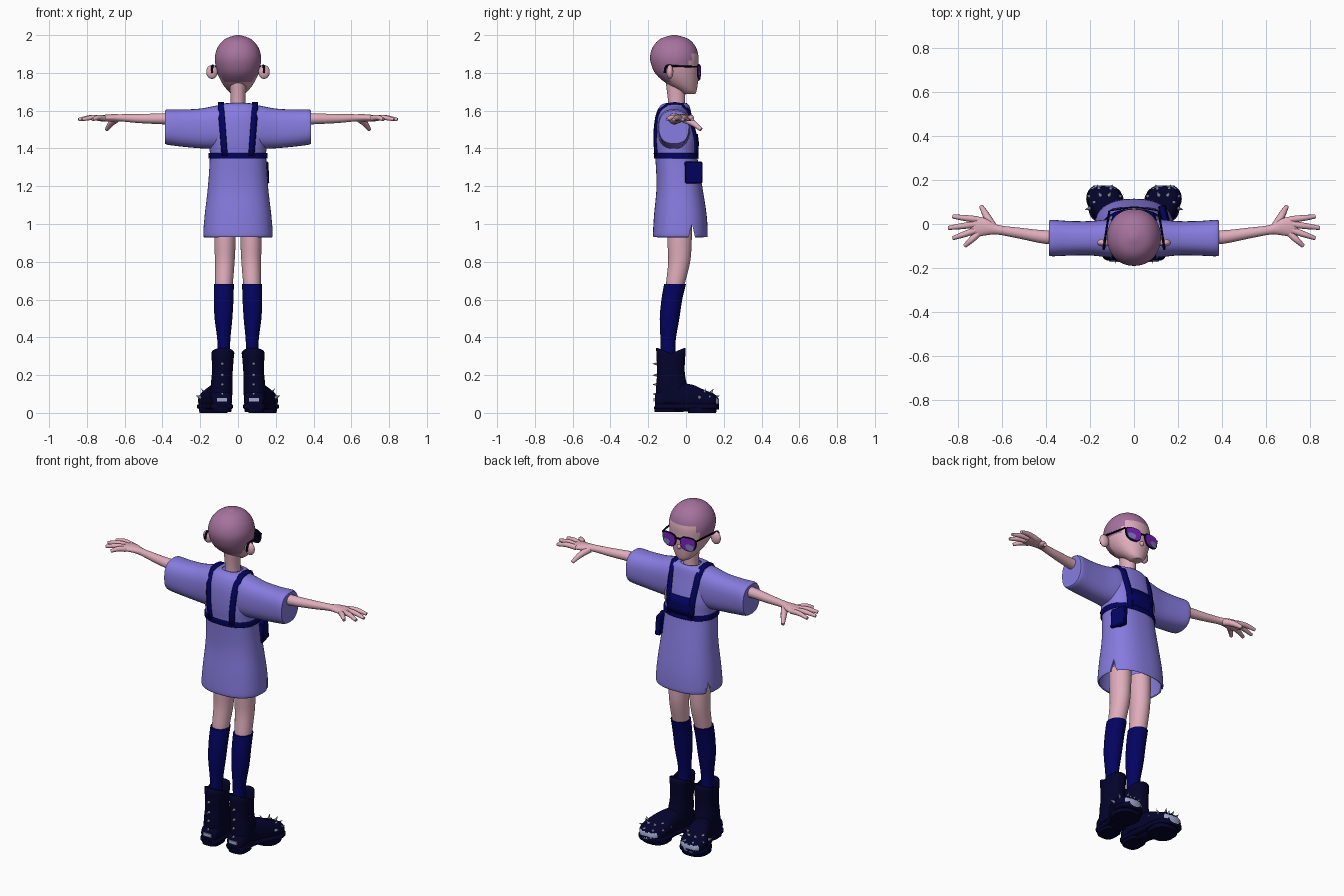
import bpy, bmesh
from math import sin, cos, pi, radians, copysign
from mathutils import Vector, Matrix

cube = bpy.data.objects.get("Cube")
if cube:
    bpy.data.objects.remove(cube)


def material(name, r, g, b):
    m = bpy.data.materials.new(name)
    m.use_nodes = True
    m.diffuse_color = (r, g, b, 1)
    m.node_tree.nodes["Principled BSDF"].inputs["Base Color"].default_value = (r, g, b, 1)
    return m


SKIN = material("skin pink", .74, .42, .5)
HAIR = material("mauve hair", .38, .17, .34)
LILAC = material("lilac cloth", .24, .2, .74)
NAVY = material("navy cloth", .001, .001, .12)
BOOT = material("boot midnight", .001, .001, .024)
STEEL = material("steel", .2, .22, .3)
PLATE = material("pale metal", .36, .4, .6)
VIOLET = material("violet lens", .2, .015, .56)
GLINT = material("blue lens", .2, .2, .55)
BLACK = material("frame black", .001, .001, .008)


def make(name, verts, faces, mats, mirror=False, thick=0):
    """Mesh object with clean normals, optional thickness and mirrored twin."""
    me = bpy.data.meshes.new(name)
    me.from_pydata([tuple(v) for v in verts], [], faces)
    bm = bmesh.new()
    bm.from_mesh(me)
    bmesh.ops.recalc_face_normals(bm, faces=bm.faces)
    bm.to_mesh(me)
    bm.free()
    for m in mats:
        me.materials.append(m)
    me.polygons.foreach_set("use_smooth", [True] * len(me.polygons))
    me.set_sharp_from_angle(angle=radians(45))
    ob = bpy.data.objects.new(name, me)
    bpy.context.collection.objects.link(ob)
    if thick:
        mod = ob.modifiers.new("thickness", "SOLIDIFY")
        mod.thickness, mod.offset = thick, 0
    if mirror:
        ob.modifiers.new("mirror", "MIRROR").use_mirror_merge = False
    return ob


def smooth(rows, steps=4):
    """Catmull-Rom curve through the stations."""
    out = []
    for i in range(len(rows) - 1):
        a, b, c, d = (rows[min(max(i + k, 0), len(rows) - 1)] for k in (-1, 0, 1, 2))
        for s in range(steps):
            t = s / steps
            out.append([q + t / 2 * (r - p + t * (2 * p - 5 * q + 4 * r - w + t * (3 * (q - r) + w - p)))
                        for p, q, r, w in zip(a, b, c, d)])
    return out + [list(rows[-1])]


def skin_rings(rings, cap):
    n = len(rings[0])
    verts = [v for r in rings for v in r]
    faces = [(i * n + j, i * n + (j + 1) % n, (i + 1) * n + (j + 1) % n, (i + 1) * n + j)
             for i in range(len(rings) - 1) for j in range(n)]
    if cap:
        faces += [tuple(range(n)), tuple(range(len(verts) - n, len(verts)))]
    return verts, faces


def tube(name, rows, mats, axis="z", n=2.0, seg=32, cap=True, **kw):
    """Loft of superellipses; each row is x, y, z and two half widths."""
    rings = []
    for x, y, z, a, b in smooth(rows):
        ring = []
        for k in range(seg):
            t = 2 * pi * k / seg
            u, v = (r * copysign(abs(f) ** (2 / n), f) for r, f in ((a, cos(t)), (b, sin(t))))
            ring.append({"z": (x + u, y + v, z), "x": (x, y + u, z + v), "y": (x + u, y, z + v)}[axis])
        rings.append(ring)
    return make(name, *skin_rings(rings, cap), mats, **kw)


def sweep(name, pts, radii, mat):
    """Round rod along a path, mirrored."""
    path = smooth([(*p, r) for p, r in zip(pts, radii)])
    rings = []
    for i, p in enumerate(path):
        d = Vector(path[min(i + 1, len(path) - 1)][:3]) - Vector(path[max(i - 1, 0)][:3])
        q = d.to_track_quat("Z", "Y")
        rings.append([Vector(p[:3]) + q @ Vector((cos(k * pi / 5), sin(k * pi / 5), 0)) * p[3] for k in range(10)])
    return make(name, *skin_rings(rings, True), [mat], mirror=True)


def prism(name, pts, off, mat, mirror=False):
    top = [Vector(p) + Vector(off) for p in pts]
    return make(name, *skin_rings([pts, top], True), [mat], mirror)


def ellipsoid(name, loc, size, mat, mirror=False):
    x, y, z = loc
    rows = [(x, y, z + size[2] * sin(t), size[0] * cos(t), size[1] * cos(t))
            for t in (radians(d) for d in range(-88, 89, 22))]
    return tube(name, rows, [mat], seg=20, mirror=mirror)


# Head with hair painted by a hairline rule
head = tube("head", [(0, .016, 1.687, .03, .033), (0, .01, 1.704, .052, .046), (0, -.018, 1.74, .08, .08),
                     (0, -.045, 1.79, .105, .112), (0, -.058, 1.84, .119, .125), (0, -.062, 1.89, .122, .128),
                     (0, -.062, 1.94, .105, .112), (0, -.062, 1.98, .068, .074), (0, -.062, 2, .012, .012)],
            [SKIN, HAIR], n=2.1, seg=64)
for f in head.data.polygons:
    y, z = f.center.y, f.center.z
    line = 1.75 if y < -.085 else 1.825 if y < .01 else 1.86 if y < .03 else 1.905
    f.material_index = int(z > line)
tube("neck", [(0, -.05, 1.59, .045, .047), (0, -.05, 1.65, .039, .045), (0, -.055, 1.77, .045, .055)], [SKIN])
ellipsoid("nose", (0, .06, 1.772), (.013, .018, .015), SKIN)
ellipsoid("ears", (.138, -.085, 1.805), (.03, .018, .037), SKIN, True)


# Glasses
def lens_outline(cx, cz, a, b, y):
    pts = []
    for k in range(24):
        u, v = (copysign(abs(f) ** .75, f) for f in (cos(k * pi / 12), sin(k * pi / 12)))
        x = cx + a * u * (1 + .15 * v)
        pts.append((x, y - 1.1 * x * x, cz + b * v))
    return pts


prism("glasses_frames", lens_outline(.062, 1.805, .049, .041, .071), (0, .005, 0), BLACK, True)
prism("lenses", lens_outline(.062, 1.805, .044, .036, .075), (0, .004, 0), VIOLET, True)
prism("lens_reflections", lens_outline(.076, 1.79, .024, .018, .079), (0, .002, 0), GLINT, True)
sweep("glasses_bridge", [(0, .075, 1.825), (.02, .075, 1.825)], (.005, .005), BLACK)
sweep("glasses_temples", [(.112, .06, 1.832), (.129, -.05, 1.836), (.136, -.102, 1.836), (.138, -.113, 1.8)],
      (.005, .005, .006, .006), BLACK)

# Dress body with side slits
ROUND = 2.4
body = [(0, -.05, 1.637, .055, .05), (0, -.06, 1.622, .108, .075), (0, -.065, 1.56, .135, .095),
        (0, -.056, 1.45, .15, .11), (0, -.052, 1.36, .145, .107), (0, -.035, 1.2, .155, .117),
        (0, -.03, 1.05, .172, .135), (0, -.03, .95, .18, .141), (0, -.03, .932, .176, .138)]
dress = tube("dress", body, [LILAC], n=ROUND, seg=56, cap=False, thick=.008)
cutter = prism("slit_cutter", [(-.3, .005, .9), (-.3, .055, .9), (-.3, .032, 1)], (.6, 0, 0), LILAC)
cutter.hide_render = True
cut = dress.modifiers.new("slits", "BOOLEAN")
cut.operation, cut.object, cut.solver = "DIFFERENCE", cutter, "EXACT"
bpy.context.view_layer.objects.active = dress
for mod in list(dress.modifiers):
    bpy.ops.object.modifier_apply(modifier=mod.name)
bpy.data.objects.remove(cutter)
tube("sleeves", [(.03, -.065, 1.513, .085, .116), (.1, -.065, 1.513, .088, .116), (.2, -.065, 1.506, .078, .105),
                 (.3, -.065, 1.508, .079, .098), (.37, -.064, 1.513, .083, .094), (.387, -.064, 1.513, .079, .087)],
     [LILAC], "x", n=2.5, mirror=True)


# Harness following the dress surface
def section(z):
    return min(smooth(body, 30), key=lambda r: abs(r[2] - z))


def surface(x, z, side):
    _, cy, _, a, b = section(z)
    return cy + side * (b * max(0, 1 - abs(x / a) ** ROUND) ** (1 / ROUND) + .007)


def sheet(name, rows, mat, **kw):
    n = len(rows[0])
    faces = [(i * n + j, i * n + j + 1, (i + 1) * n + j + 1, (i + 1) * n + j)
             for i in range(len(rows) - 1) for j in range(n - 1)]
    return make(name, [p for r in rows for p in r], faces, [mat], thick=.012, **kw)


def strap_row(z, side):
    mid = .07 + (z - 1.36) * .075
    return [(x, surface(x, z, side), z) for x in (mid - .015, mid, mid + .015)]


levels = [1.36 + .04 * k for k in range(7)]
crest = [[(x, y, z) for x in (.075, .09, .105)] for y, z in ((-.1, 1.634), (-.06, 1.64), (-.02, 1.634))]
sheet("harness_straps", [strap_row(z, -1) for z in levels] + crest + [strap_row(z, 1) for z in reversed(levels)],
      NAVY, mirror=True)
sheet("chest_panel", [[(x / 100, surface(x / 100, z, 1), z) for x in range(-8, 9, 2)]
                      for z in (1.37, 1.4, 1.43, 1.475)], NAVY)
belt = [section(z) for z in (1.345, 1.376)]
tube("harness_belt", [(x, y, z, a + .006, b + .006) for x, y, z, a, b in belt], [NAVY],
     n=ROUND, seg=48, cap=False, thick=.01)
bag = prism("hip_pouch", [(.132, -.01, 1.33), (.108, .08, 1.33), (.115, .08, 1.215), (.137, -.01, 1.215)],
            (.03, .008, 0), NAVY)
bag.modifiers.new("soft edges", "BEVEL").width = .005

# Arms and hands
tube("arms", [(.28, -.062, 1.555, .034, .034), (.4, -.06, 1.557, .031, .029), (.52, -.042, 1.558, .025, .024),
              (.62, -.026, 1.562, .022, .019), (.67, -.014, 1.562, .037, .019), (.715, -.012, 1.56, .046, .017),
              (.745, -.015, 1.558, .04, .012)], [SKIN], "x", seg=20, mirror=True)
fingers = {"index": (.02, .825, .034), "middle": (0, .845, -.018),
           "ring": (-.025, .825, -.065), "little": (-.045, .77, -.1)}
for finger, (y, tip_x, tip_y) in fingers.items():
    sweep(finger + "_fingers", [(.71, y, 1.56), ((.71 + tip_x) / 2, (y + tip_y) / 2, 1.564), (tip_x, tip_y, 1.553)],
          (.015, .014, .009), SKIN)
sweep("thumbs", [(.645, -.01, 1.555), (.67, .035, 1.535), (.695, .08, 1.5)], (.02, .017, .01), SKIN)

# Legs and socks
tube("legs", [(.068, -.035, 1, .058, .066), (.069, -.034, .9, .056, .064), (.07, -.036, .8, .052, .058),
              (.074, -.055, .69, .047, .05), (.075, -.062, .64, .042, .042)], [SKIN], mirror=True)
tube("socks", [(.075, -.058, .682, .053, .058), (.076, -.075, .6, .052, .055), (.077, -.087, .5, .047, .052),
               (.075, -.095, .38, .034, .04), (.076, -.095, .28, .034, .04)], [NAVY], mirror=True)

# Boots
shaft = tube("boot_shafts", [(.08, -.08, .33, .057, .074), (.083, -.08, .22, .051, .069),
                             (.087, -.076, .14, .054, .078), (.09, -.07, .05, .054, .085)],
             [BOOT], n=2.3, cap=False, mirror=True, thick=.008)
for v in shaft.data.vertices:
    if v.co.z > .31:
        v.co.z += .4 * (abs(v.co.y + .08) - .04)
last = [(.085, -.165, .06, .035, .03), (.086, -.145, .068, .052, .05), (.09, -.05, .08, .055, .075),
        (.112, .03, .08, .066, .07), (.13, .1, .068, .08, .052), (.136, .15, .06, .067, .04),
        (.14, .175, .052, .036, .02)]
foot = tube("boot_feet", last, [BOOT, PLATE], "y", n=2.4, mirror=True)
for f in foot.data.polygons:
    f.material_index = int(.05 < f.center.z < .074 and f.center.y > .158)
prism("heel_plates", [(.058, -.166, .06), (.112, -.166, .06), (.112, -.166, .08), (.058, -.166, .08)],
      (0, -.006, 0), PLATE, True)
tube("boot_soles", [(x, y, .034, a + .006, .016) for x, y, z, a, b in last], [BOOT], "y", n=4, mirror=True)
tube("boot_heels", [(.087, -.105, .035, .054, .065), (.087, -.105, .005, .051, .061)], [BOOT], n=3, mirror=True)
tube("boot_treads", [(.13, .085, .03, .078, .08), (.13, .085, 0, .074, .074)], [BOOT], n=2.5, mirror=True)

# Spikes over the toes and up the backs of the boots
spikes = []
for lift, turns in ((20, range(-15, 196, 42)), (52, range(10, 171, 53))):
    for turn in turns:
        e, t = radians(lift), radians(turn)
        d = Vector((cos(e) * cos(t), cos(e) * sin(t), sin(e)))
        spikes.append((Vector((.133, .09, .065)) + d * .073 + Vector((0, 0, -d.z * .022)), d))
for z in (.1, .15, .2, .26):
    spikes.append((Vector((.083, -.15, z)), Vector((0, -1, 0))))
bm = bmesh.new()
for pos, d in spikes:
    turn = d.to_track_quat("Z", "Y").to_matrix().to_4x4()
    bmesh.ops.create_cone(bm, cap_ends=True, segments=8, radius1=.011, radius2=0, depth=.034,
                          matrix=Matrix.Translation(pos + d * .012) @ turn)
bm.verts.index_update()
make("boot_spikes", [v.co.copy() for v in bm.verts], [[v.index for v in f.verts] for f in bm.faces], [STEEL], mirror=True)
bm.free()
